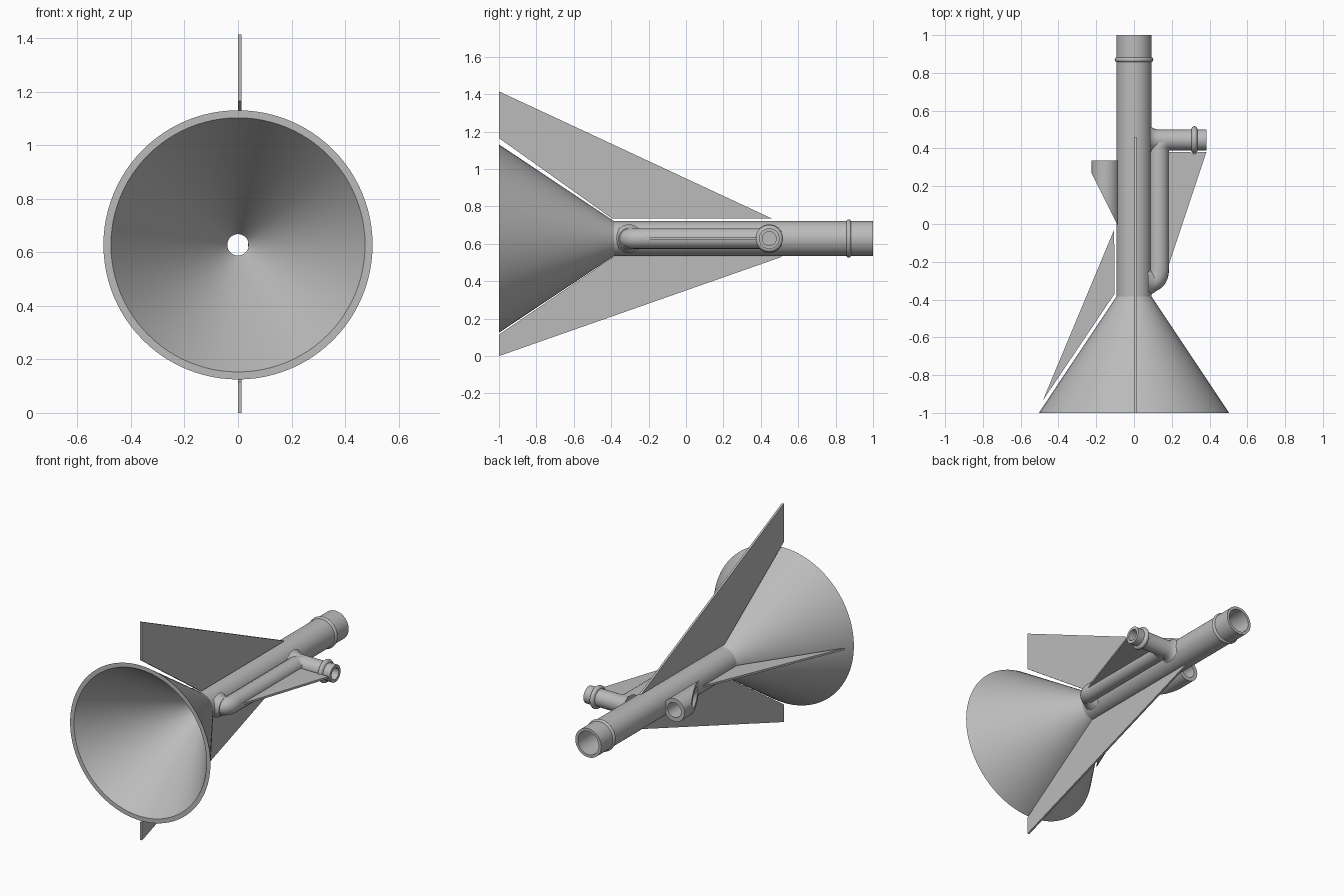
import bpy, bmesh, math
from mathutils import Vector, Matrix

if "Cube" in bpy.data.objects:
    bpy.data.objects.remove(bpy.data.objects["Cube"])

AXIS_Z = 0.628
THICK = 0.013

grey = bpy.data.materials.new("plain grey")
grey.use_nodes = True
grey.diffuse_color = (0.5, 0.5, 0.5, 1)
grey.node_tree.nodes["Principled BSDF"].inputs["Base Color"].default_value = (0.5, 0.5, 0.5, 1)


def finish(obj, smooth=True):
    obj.data.materials.clear()
    obj.data.materials.append(grey)
    if smooth:
        bpy.ops.object.select_all(action='DESELECT')
        obj.select_set(True)
        bpy.context.view_layer.objects.active = obj
        bpy.ops.object.shade_smooth_by_angle(angle=math.radians(32))
    return obj


def from_bmesh(name, bm, smooth=True):
    bmesh.ops.recalc_face_normals(bm, faces=bm.faces)
    mesh = bpy.data.meshes.new(name)
    bm.to_mesh(mesh)
    bm.free()
    obj = bpy.data.objects.new(name, mesh)
    bpy.context.collection.objects.link(obj)
    return finish(obj, smooth)


def lathe(name, profile, origin, direction, segments=64, adjust=None):
    """Revolve a closed (radius, height) loop about a direction."""
    bm = bmesh.new()
    turn = Vector((0, 0, 1)).rotation_difference(Vector(direction)).to_matrix().to_4x4()
    place = Matrix.Translation(origin) @ turn
    rings = []
    for r, h in profile:
        rings.append([bm.verts.new(place @ Vector((r * math.cos(a), r * math.sin(a), h)))
                      for a in (math.tau * i / segments for i in range(segments))])
    for k, ring in enumerate(rings):
        after = rings[(k + 1) % len(rings)]
        for i in range(segments):
            j = (i + 1) % segments
            bm.faces.new((ring[i], ring[j], after[j], after[i]))
    if adjust:
        adjust(rings)
    return from_bmesh(name, bm)


def bead(radius, height, bump, width, steps=8):
    """Half-round collar in a lathe profile."""
    return [(radius + bump * math.sin(math.pi * i / steps),
             height - width * math.cos(math.pi * i / steps)) for i in range(steps + 1)]


def plate(name, outline, offset):
    """Thin flat panel with the given outline."""
    bm = bmesh.new()
    offset = Vector(offset)
    face = bm.faces.new([bm.verts.new(Vector(p) - offset / 2) for p in outline])
    extruded = bmesh.ops.extrude_face_region(bm, geom=[face])
    moved = [v for v in extruded["geom"] if isinstance(v, bmesh.types.BMVert)]
    bmesh.ops.translate(bm, verts=moved, vec=offset)
    return from_bmesh(name, bm, smooth=False)


# Flared horn and main tube with throat and end collar
lathe("horn_and_main_tube",
      [(0.503, -1), (0.093, -0.385)] + bead(0.093, 0.87, 0.009, 0.012)
      + [(0.093, 1), (0.075, 1), (0.075, -0.2), (0.04, -0.33), (0.04, -0.36), (0.475, -1)],
      (0, 0, AXIS_Z), (0, 1, 0), 96)

# Side outlet with collar, bore and fillet at the main tube
lathe("side_outlet",
      [(0.076, 0.085), (0.067, 0.094), (0.06, 0.107), (0.055, 0.13)]
      + bead(0.055, 0.32, 0.018, 0.016)
      + [(0.055, 0.385), (0.037, 0.385), (0.037, 0.15), (0.001, 0.15), (0.001, 0.085)],
      (0, 0.445, AXIS_Z), (1, 0, 0), 48)

# Fillet where the lower elbow leaves the main tube
lathe("elbow_fillet",
      [(0.076, 0.075), (0.066, 0.092), (0.055, 0.115), (0.02, 0.115), (0.02, 0.075)],
      (0, -0.305, AXIS_Z), (1, 0, 0), 48)

# Bypass pipe running alongside the main tube
curve = bpy.data.curves.new("bypass_pipe", 'CURVE')
curve.dimensions = '3D'
curve.bevel_depth = 0.055
curve.bevel_resolution = 8
curve.resolution_u = 16
curve.use_fill_caps = True
spline = curve.splines.new('BEZIER')
path = [((0.05, -0.31), (0.02, 0)), ((0.085, -0.305), (0.03, 0)), ((0.13, -0.24), (0, 0.035)),
        ((0.13, 0.39), (0, 0.03)), ((0.185, 0.445), (0.03, 0))]
spline.bezier_points.add(len(path) - 1)
for point, ((x, y), (hx, hy)) in zip(spline.bezier_points, path):
    point.co = (x, y, AXIS_Z)
    point.handle_left_type = point.handle_right_type = 'FREE'
    point.handle_left = (x - hx, y - hy, AXIS_Z)
    point.handle_right = (x + hx, y + hy, AXIS_Z)
pipe = bpy.data.objects.new("bypass_pipe", curve)
bpy.context.collection.objects.link(pipe)
bpy.ops.object.select_all(action='DESELECT')
pipe.select_set(True)
bpy.context.view_layer.objects.active = pipe
bpy.ops.object.convert(target='MESH')
finish(bpy.context.view_layer.objects.active)


# Rear-facing sleeve, its front end cut on a slant
def slant(rings):
    for ring in rings[:1] + rings[-1:]:
        for v in ring:
            v.co.y = 0.27 - 2 * (v.co.x + 0.225)


lathe("slanted_sleeve", [(0.074, 0), (0.074, 0.335), (0.048, 0.335), (0.048, 0)],
      (-0.151, 0, AXIS_Z), (0, 1, 0), 48, slant)

# Vertical fins above and below
plate("top_fin", [(0.006, y, z) for y, z in
                  ((-1, 1.415), (-1, 1.165), (-0.395, 0.735), (0.46, 0.735))], (THICK, 0, 0))
plate("bottom_fin", [(0.006, y, z) for y, z in
                     ((-1, 0), (-1, 0.115), (-0.385, 0.533), (0.52, 0.533))], (THICK, 0, 0))

# Horizontal fin beside the horn and gusset under the side outlet
plate("side_fin", [(x, y, AXIS_Z) for x, y in
                   ((-0.105, -0.03), (-0.103, -0.37), (-0.483, -0.935))], (0, 0, THICK))
plate("outlet_gusset", [(x, y, AXIS_Z) for x, y in
                        ((0.18, -0.23), (0.18, 0.38), (0.3, 0.38), (0.32, 0.37),
                         (0.34, 0.38), (0.383, 0.38))], (0, 0, THICK))
